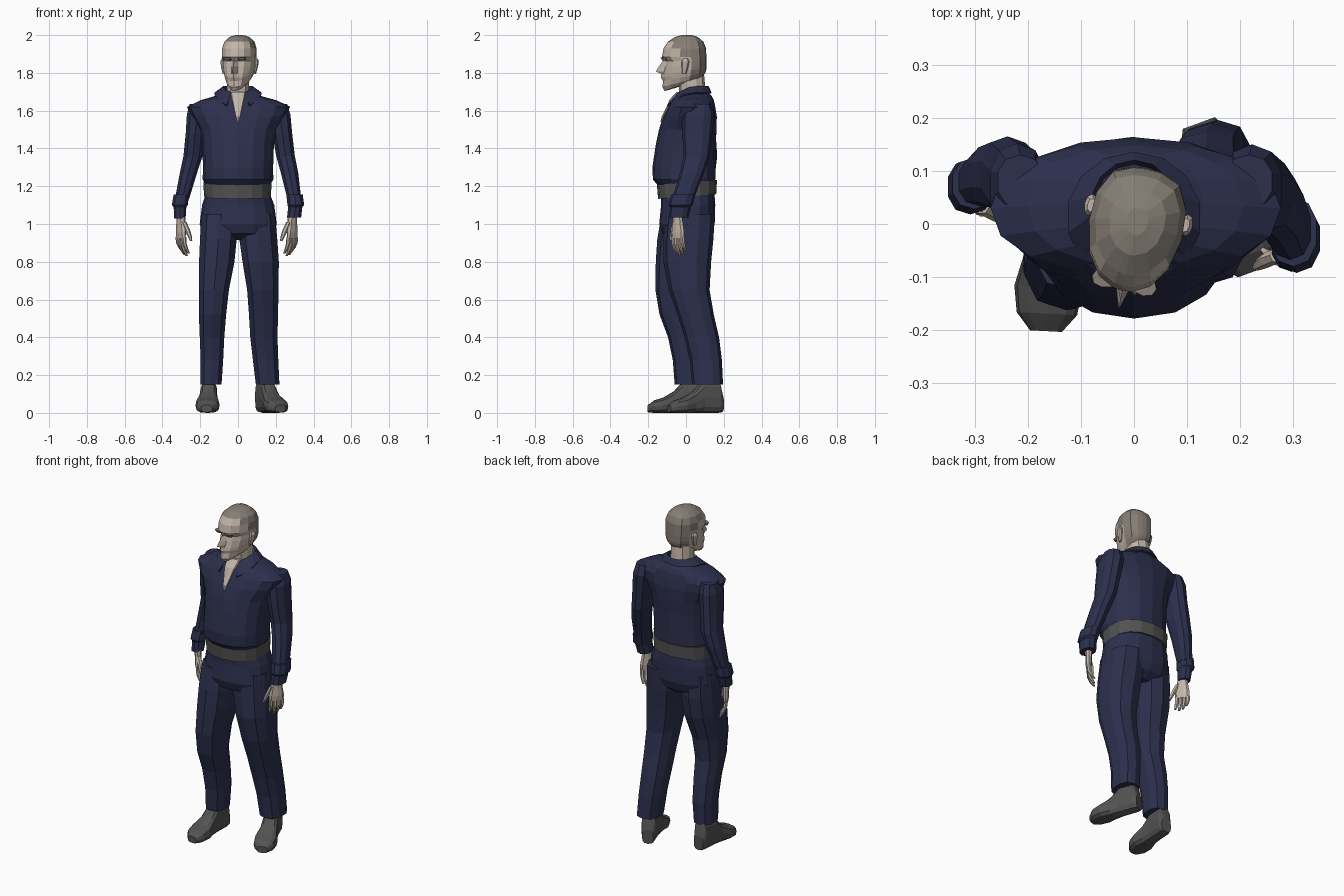
import bpy, bmesh, math
from mathutils import Matrix, Vector


def material(name, rgb):
    m = bpy.data.materials.new(name)
    m.diffuse_color = (*rgb, 1)
    return m


NAVY = material("navy_cloth", (0.026, 0.029, 0.075))
SKIN = material("skin", (0.55, 0.47, 0.40))
HAIR = material("hair", (0.24, 0.21, 0.18))
GREY = material("dark_grey", (0.085, 0.085, 0.085))


def skin_rings(name, rings, mat, matrix=Matrix(), closed=True, cap=True):
    """Bridge a list of point rings into one flat-shaded mesh."""
    bm = bmesh.new()
    vs = [[bm.verts.new(matrix @ Vector(p)) for p in r] for r in rings]
    n = len(vs[0])
    for a, b in zip(vs, vs[1:]):
        for i in range(n if closed else n - 1):
            j = (i + 1) % n
            bm.faces.new((a[i], a[j], b[j], b[i]))
    if cap:
        bm.faces.new(vs[0])
        bm.faces.new(vs[-1])
    bmesh.ops.recalc_face_normals(bm, faces=bm.faces)
    me = bpy.data.meshes.new(name)
    bm.to_mesh(me)
    bm.free()
    me.materials.append(mat)
    ob = bpy.data.objects.new(name, me)
    bpy.context.collection.objects.link(ob)
    return ob


def loft(name, sections, mat, n=10, p=2.3, tilt=0.0, matrix=Matrix()):
    """Stack of rounded outlines, each given as (z, x0, x1, y0, y1)."""
    rings = []
    for z, x0, x1, y0, y1 in sections:
        ring = []
        for i in range(n):
            a = math.tau * i / n - math.pi / 2
            c, s = math.cos(a), math.sin(a)
            x = (x0 + x1) / 2 + (x1 - x0) / 2 * math.copysign(abs(c) ** (2 / p), c)
            y = (y0 + y1) / 2 + (y1 - y0) / 2 * math.copysign(abs(s) ** (2 / p), s)
            ring.append((x, y, z + tilt * y))
        rings.append(ring)
    return skin_rings(name, rings, mat, matrix)


def place(x, y, z, deg):
    return Matrix.Translation((x, y, z)) @ Matrix.Rotation(math.radians(deg), 4, 'Z')


# Shirt body, bloused over the belt
loft("shirt", [(1.20, -.165, .165, -.145, .145), (1.235, -.187, .187, -.175, .155),
               (1.30, -.186, .186, -.178, .155), (1.42, -.188, .190, -.160, .157),
               (1.50, -.200, .203, -.143, .162), (1.57, -.245, .250, -.120, .163),
               (1.62, -.270, .276, -.095, .155), (1.655, -.200, .205, -.080, .148),
               (1.675, -.130, .130, -.064, .138), (1.695, -.085, .085, -.045, .120)],
     NAVY, n=16, p=2.2)

# Bare chest in the open neckline, and the neck
loft("neckline", [(z, -w, w, y - .008, y + .03) for z, w, y in
                  ((1.54, .003, -.128), (1.57, .012, -.120), (1.62, .026, -.095),
                   (1.66, .036, -.078), (1.70, .045, -.040))], SKIN, n=8, p=3)
loft("neck", [(1.62, -.068, .068, -.05, .115), (1.69, -.062, .062, -.035, .105),
              (1.80, -.058, .062, -.045, .095)], SKIN, n=10)

# Folded collar, open at the front
top, low, inner = [], [], []
for i in range(13):
    a = math.radians(-152 + 304 * i / 12)
    s, c = math.sin(a), math.cos(a)
    y = .035 + .085 * c
    z = 1.725 - .45 * max(0, .03 - y)
    top.append((.082 * s, y, z))
    inner.append((.076 * s, y - .006 * c, z - .045))
    y = .01 + .122 * c
    low.append((.125 * s, y, 1.692 - .68 * max(0, -y)))
collar = skin_rings("collar", [inner, top, low], NAVY, closed=False, cap=False)
mod = collar.modifiers.new("thickness", 'SOLIDIFY')
mod.thickness = .009
mod.offset = 0

# Belt and seat of the trousers
loft("belt", [(1.145, -.180, .174, -.148, .160), (1.220, -.183, .178, -.154, .164)],
     GREY, n=16, tilt=.08)
loft("trouser_seat", [(1.17, -.168, .165, -.135, .150), (1.10, -.190, .192, -.132, .155),
                      (1.00, -.203, .205, -.142, .152), (.95, -.185, .19, -.125, .135),
                      (.915, -.10, .10, -.06, .09)], NAVY, n=16)

# Trouser legs: the right steps forward, the left stays back
loft("right_trouser_leg", [(1.05, -.198, -.004, -.130, .120), (.92, -.205, -.003, -.152, .125),
                           (.80, -.210, -.015, -.160, .112), (.65, -.211, -.045, -.162, .065),
                           (.52, -.210, -.060, -.140, .050), (.40, -.205, -.070, -.095, .075),
                           (.28, -.200, -.076, -.070, .090), (.15, -.200, -.085, -.060, .085)],
     NAVY, p=2.5)
loft("left_trouser_leg", [(1.05, .004, .200, -.110, .153), (.92, .003, .212, -.120, .145),
                          (.80, .020, .220, -.120, .133), (.65, .045, .218, -.090, .125),
                          (.52, .055, .215, -.045, .147), (.40, .062, .212, -.008, .175),
                          (.28, .076, .216, .020, .190), (.15, .092, .222, .032, .196)],
     NAVY, p=2.5)

# Shoes: lofted heel to toe, then laid flat
shoe = [(0, -.032, .032, .004, .09), (.02, -.042, .042, 0, .17), (.11, -.044, .044, 0, .17),
        (.16, -.050, .050, 0, .115), (.215, -.064, .064, 0, .082), (.265, -.057, .057, 0, .066),
        (.298, -.030, .030, .003, .042)]
for side, x, y, deg in (("right", -.150, .096, -3), ("left", .122, .190, 20)):
    loft(side + "_shoe", shoe, GREY, n=12, p=3,
         matrix=place(x, y, 0, deg) @ Matrix.Rotation(math.pi / 2, 4, 'X'))

# Sleeves and cuffs
loft("right_sleeve", [(1.635, -.258, -.17, .03, .13), (1.58, -.273, -.165, -.012, .152),
                      (1.48, -.279, -.175, -.005, .157), (1.36, -.291, -.185, .022, .165),
                      (1.27, -.310, -.215, .030, .155), (1.13, -.336, -.258, .035, .120)], NAVY)
loft("left_sleeve", [(1.635, .17, .262, .03, .13), (1.58, .165, .280, -.020, .150),
                     (1.48, .180, .289, -.020, .140), (1.36, .200, .303, -.012, .125),
                     (1.27, .225, .321, -.032, .095), (1.13, .260, .337, -.075, .040)], NAVY)
loft("right_cuff", [(1.155, -.343, -.258, .028, .125), (1.10, -.352, -.264, .018, .122),
                    (1.09, -.342, -.272, .025, .110), (1.03, -.340, -.276, .020, .095)], NAVY)
loft("left_cuff", [(1.155, .254, .345, -.080, .050), (1.10, .260, .352, -.092, .036),
                   (1.09, .264, .342, -.085, .026), (1.035, .258, .336, -.090, .012)], NAVY)

# Hands: palm, four curled fingers and a thumb
for side, s, x, y, deg in (("right", -1, -.303, .052, 32), ("left", 1, .288, -.042, -38)):
    m = place(x, y, 1.035, deg)
    loft(side + "_palm", [(.03, -.021, .021, -.026, .026), (-.03, -.018, .018, -.034, .032),
                          (-.08, -.017, .017, -.044, .041), (-.112, -.012, .012, -.043, .039)],
         SKIN, n=8, matrix=m)
    for k, (fy, length) in enumerate(((-.033, .088), (-.011, .100), (.011, .094), (.031, .076))):
        joints = ((0, 0, .011), (.4, .003, .011), (.72, .014, .0095), (1, .030, .006))
        loft(f"{side}_finger_{k + 1}",
             [(-.104 - length * t, -s * b - r, -s * b + r, fy - r, fy + r) for t, b, r in joints],
             SKIN, n=6, matrix=m)
    loft(side + "_thumb", [(-.025 - .1 * t, -s * b - r, -s * b + r, -.026 - .042 * t - r,
                            -.026 - .042 * t + r)
                           for t, b, r in ((0, .004, .013), (.4, .014, .014),
                                           (.75, .020, .011), (1, .022, .006))],
         SKIN, n=6, matrix=m)

# Head: each ring is (z, rise to the back, centre front, face front, back, half width)
outline = ((.20, 0), (.55, .07), (.86, .24), (1, .48), (.97, .72), (.72, .92), (.3, .99))
levels = ((1.705, .05, -.116, -.114, .05, .034), (1.725, .05, -.128, -.124, .085, .056),
          (1.757, .04, -.124, -.117, .100, .070), (1.775, .03, -.135, -.122, .104, .074),
          (1.795, .02, -.134, -.118, .106, .079), (1.808, .01, -.164, -.114, .107, .081),
          (1.835, 0, -.146, -.108, .107, .085), (1.862, 0, -.126, -.100, .107, .087),
          (1.885, 0, -.129, -.126, .107, .089), (1.930, 0, -.120, -.118, .105, .089),
          (1.965, 0, -.098, -.095, .091, .078), (1.990, 0, -.060, -.058, .062, .052),
          (2.0, 0, -.022, -.021, .03, .02))
rings = []
for z, rise, nose, face, back, w in levels:
    half = [(u * w, face + v * (back - face), z + rise * v) for u, v in outline]
    rings.append([(0, nose, z)] + half + [(0, back, z + rise)]
                 + [(-px, py, pz) for px, py, pz in reversed(half)])
turn = place(.005, 0, 0, -12)
head = skin_rings("head", rings, SKIN, turn)

# Close-cropped hair on the crown, temples and nape
head.data.materials.append(HAIR)
back_to_local = turn.inverted()
for f in head.data.polygons:
    c = back_to_local @ f.center
    if (c.z > 1.775 and c.y > .035) or (c.z > 1.90 and c.y > -.035) or (c.z > 1.955 and c.y > -.085):
        f.material_index = 1

# Ears and eyebrows
for side, s in (("right", -1), ("left", 1)):
    ear = [(1.795, .080, .090, -.002, .018), (1.825, .080, .098, -.004, .030),
           (1.860, .080, .104, -.004, .038), (1.875, .082, .098, .004, .030)]
    brow = [(1.868, .018, .060, -.122, -.095), (1.882, .016, .062, -.130, -.095)]
    for part, rows, mat in (("ear", ear, SKIN), ("eyebrow", brow, HAIR)):
        loft(f"{side}_{part}", [(z, *sorted((s * a, s * b)), c, d) for z, a, b, c, d in rows],
             mat, n=8, matrix=turn)
